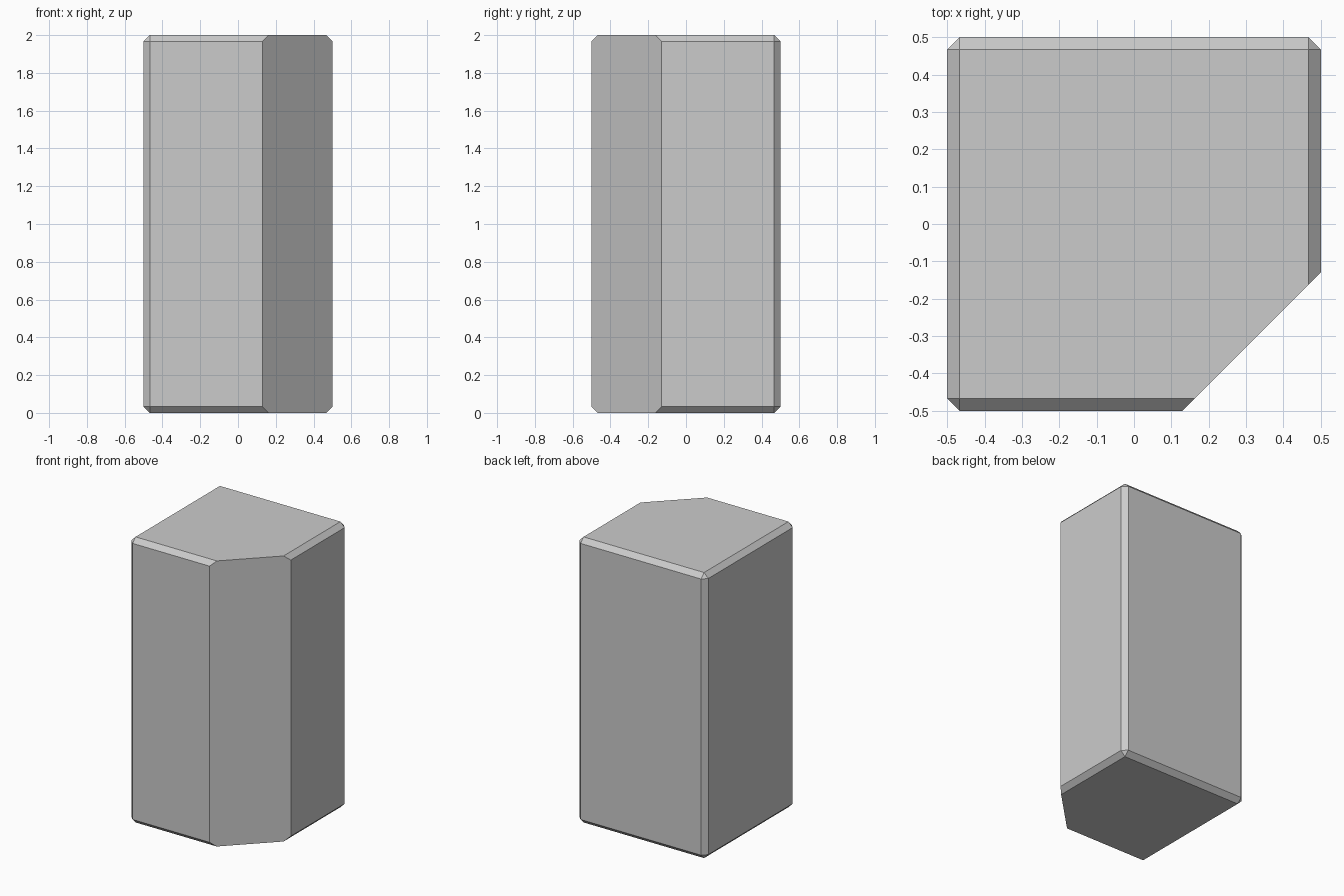
import bpy, bmesh
from mathutils import Matrix

if "Cube" in bpy.data.objects:
    bpy.data.objects.remove(bpy.data.objects["Cube"])

bm = bmesh.new()

# Tall block with chamfered edges
bmesh.ops.create_cube(bm, size=1, matrix=Matrix.Translation((0, 0, 1)) @ Matrix.Diagonal((1, 1, 2, 1)))
bmesh.ops.bevel(bm, geom=bm.edges[:], offset=0.033, offset_type='OFFSET', segments=1,
                profile=0.5, affect='EDGES')

# Slice off the front right corner and cap the cut
cut = bmesh.ops.bisect_plane(bm, geom=bm.verts[:] + bm.edges[:] + bm.faces[:],
                             plane_co=(0.5, -0.13, 0), plane_no=(1, -1, 0), clear_outer=True)
rim = [e for e in cut["geom_cut"] if isinstance(e, bmesh.types.BMEdge)]
bmesh.ops.contextual_create(bm, geom=rim)
bmesh.ops.recalc_face_normals(bm, faces=bm.faces[:])

mesh = bpy.data.meshes.new("cut_corner_block")
bm.to_mesh(mesh)
bm.free()
bpy.context.collection.objects.link(bpy.data.objects.new("cut_corner_block", mesh))
